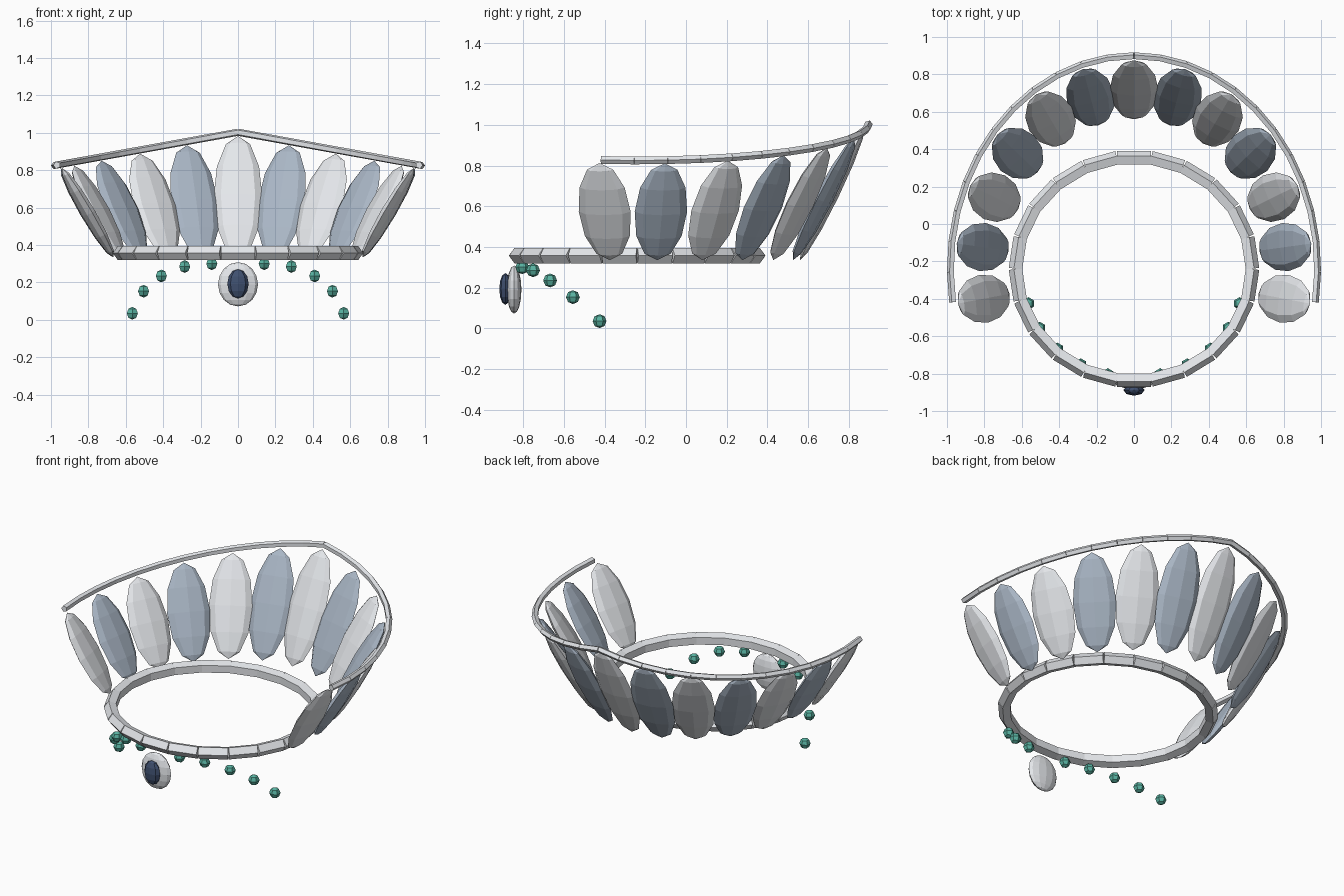
import bpy, bmesh
from math import sin, cos, pi, radians
from mathutils import Vector, Matrix

if "Cube" in bpy.data.objects:
    bpy.data.objects.remove(bpy.data.objects["Cube"])

CY = -0.24                      # shared centre of the ring and the fan


def material(name, rgb):
    m = bpy.data.materials.new(name)
    m.diffuse_color = (*rgb, 1)
    m.use_nodes = True
    m.node_tree.nodes["Principled BSDF"].inputs["Base Color"].default_value = m.diffuse_color
    return m


BLUE = material("blue_grey", (0.40, 0.47, 0.56))
LIGHT = material("pale_grey", (0.78, 0.80, 0.83))
NAVY = material("navy", (0.05, 0.08, 0.16))
TEAL = material("teal", (0.10, 0.45, 0.36))


def finish(name, bm, mat=None):
    bmesh.ops.recalc_face_normals(bm, faces=bm.faces[:])
    me = bpy.data.meshes.new(name)
    bm.to_mesh(me)
    bm.free()
    if mat:
        me.materials.append(mat)
    ob = bpy.data.objects.new(name, me)
    bpy.context.collection.objects.link(ob)
    return ob


def on_ellipse(deg, rx, ry, z):
    a = radians(deg)
    return Vector((rx * cos(a), CY + ry * sin(a), z))


def bars(name, pts, r, mat):
    """Chain of separate five-sided bars, one ridge facing outwards."""
    bm = bmesh.new()
    for p, q in zip(pts, pts[1:]):
        d = (q - p).normalized()
        out = d.cross(Vector((0, 0, 1))).normalized()
        up = out.cross(d)
        ends = []
        for c in (p, q):
            ends.append([bm.verts.new(c + r * (cos(k * 2 * pi / 5) * out + sin(k * 2 * pi / 5) * up))
                         for k in range(5)])
        a, b = ends
        for k in range(5):
            j = (k + 1) % 5
            bm.faces.new((a[k], a[j], b[j], b[k]))
        bm.faces.new(a)
        bm.faces.new(b)
    return finish(name, bm, mat)


def gem(name, matrix, seg, rings, mat):
    bm = bmesh.new()
    bmesh.ops.create_uvsphere(bm, u_segments=seg, v_segments=rings, radius=1, matrix=matrix)
    return finish(name, bm, mat)


def placed(loc, size):
    return Matrix.Translation(loc) @ Matrix.Diagonal((*size, 1))


def rim_z(x):
    return 0.825 + 0.178 * (1 - abs(x) / 0.98)


# Base ring of 22 short bars
N = 22
bars("base_ring", [on_ellipse(-90 + (k + 0.5) * 360 / N, 0.63, 0.597, 0.357) for k in range(N + 1)],
     0.04, LIGHT)

# Upper rim, rising to a point at the back
rim = []
for k in range(25):
    p = on_ellipse(-9 + 198 * k / 24, 0.98, 1.138, 0)
    p.z = rim_z(p.x)
    rim.append(p)
bars("upper_rim", rim, 0.02, LIGHT)

# Fan of long flat gems between ring and rim
for i in range(-6, 7):
    ang = 90 + i * 16.6
    bottom = on_ellipse(ang, 0.675, 0.80, 0.335)
    top = on_ellipse(ang, 0.955, 1.115, 0)
    top.z = rim_z(top.x) - 0.02
    axis = top - bottom
    long = axis.normalized()
    side = Vector((0, 0, 1)).cross(long).normalized()
    normal = long.cross(side)
    m = Matrix((side * 0.13, normal * 0.035, axis / 2)).transposed().to_4x4()
    m.translation = (top + bottom) / 2
    gem(f"fan_gem_{i + 7}", m, 8, 6, BLUE if i % 2 else LIGHT)

# Front pendant with dark centre stone
gem("pendant_plate", placed((0, -0.845, 0.19), (0.107, 0.036, 0.118)), 12, 8, LIGHT)
gem("pendant_stone", placed((0, -0.888, 0.193), (0.057, 0.03, 0.078)), 8, 6, NAVY)

# Hanging beads, mirrored left and right
for i, (x, y, z) in enumerate([(0.14, -0.805, 0.30), (0.285, -0.752, 0.285), (0.41, -0.668, 0.235),
                               (0.505, -0.556, 0.153), (0.565, -0.425, 0.035)]):
    for s, side in ((1, "right"), (-1, "left")):
        gem(f"bead_{side}_{i + 1}", placed((s * x, y, z), (0.034,) * 3), 6, 4, TEAL)
